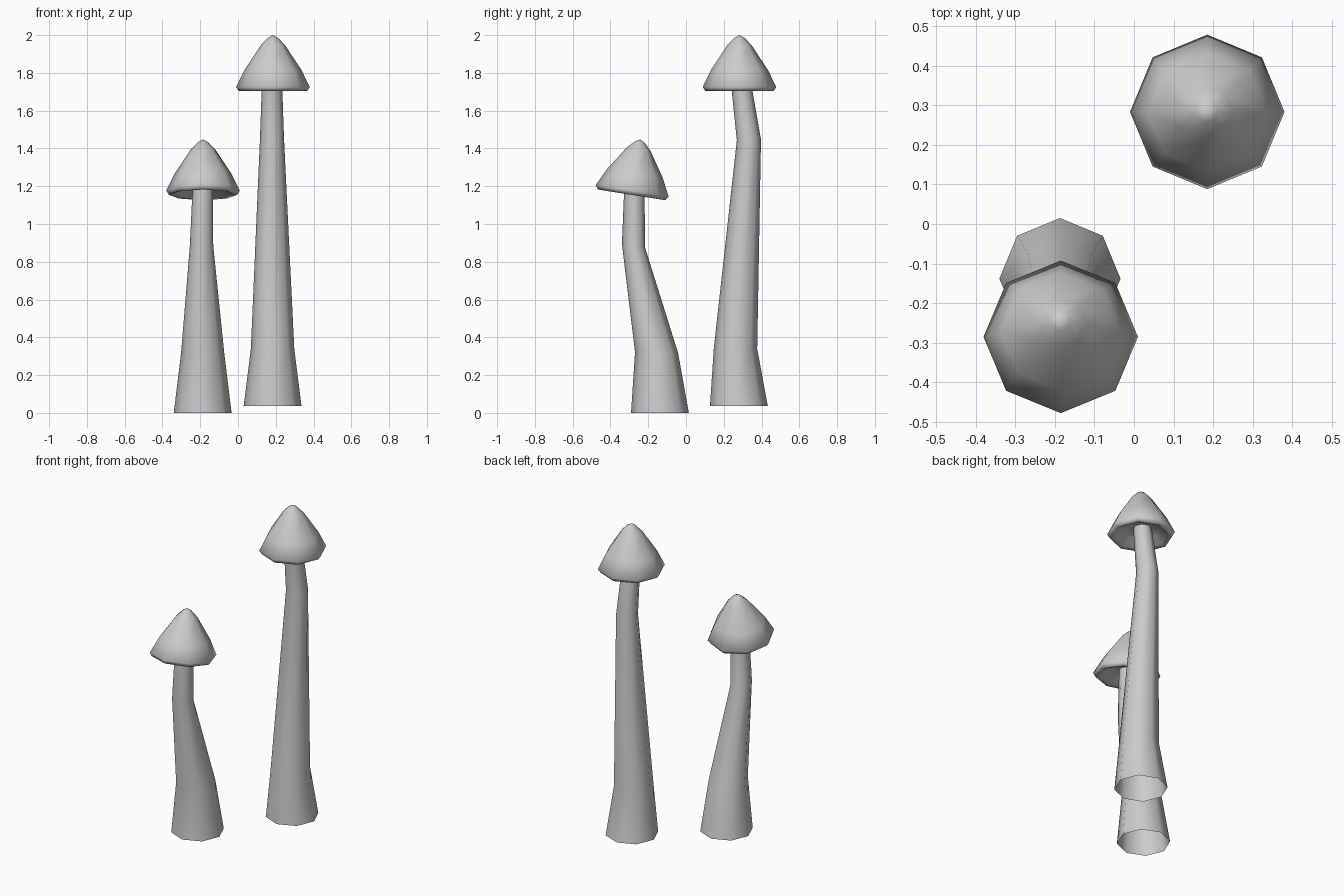
import bpy, bmesh, math
from mathutils import Vector, Matrix

if "Cube" in bpy.data.objects:
    bpy.data.objects.remove(bpy.data.objects["Cube"])

SIDES = 8
grey = bpy.data.materials.new("plain_grey")
grey.diffuse_color = (0.6, 0.6, 0.6, 1)
grey.use_nodes = True
grey.node_tree.nodes["Principled BSDF"].inputs["Base Color"].default_value = grey.diffuse_color


def loft(name, rings, tip=False, close_end=False):
    """Skin octagonal rings given as (x, y, z, radius, tilt in degrees about x)."""
    bm = bmesh.new()
    loops = []
    for x, y, z, r, tilt in rings:
        rot = Matrix.Rotation(math.radians(tilt), 3, 'X')
        loops.append([bm.verts.new(Vector((x, y, z)) + rot @ Vector(
            (r * math.cos(i * math.tau / SIDES), r * math.sin(i * math.tau / SIDES), 0)))
            for i in range(SIDES)])
    for a, b in zip(loops, loops[1:]):
        for i in range(SIDES):
            j = (i + 1) % SIDES
            bm.faces.new((a[i], a[j], b[j], b[i]))
    if tip:
        top = bm.verts.new(tip)
        for i in range(SIDES):
            bm.faces.new((loops[-1][i], loops[-1][(i + 1) % SIDES], top))
    if close_end:
        bm.faces.new(loops[0][::-1])
    me = bpy.data.meshes.new(name)
    bm.to_mesh(me)
    bm.free()
    me.materials.append(grey)
    me.shade_smooth()
    ob = bpy.data.objects.new(name, me)
    bpy.context.collection.objects.link(ob)
    return ob


# Cap profile (radius, height above the rim), from hollow underside to crown
CAP = [(0.05, 0.035), (0.11, 0.025), (0.155, -0.015), (0.18, -0.022),
       (0.195, 0.0), (0.15, 0.092), (0.064, 0.222), (0.025, 0.262)]


def cap(name, loc, tilt):
    ob = loft(name, [(0, 0, z, r, 0) for r, z in CAP], tip=(0, 0, 0.275), close_end=True)
    ob.location = loc
    ob.rotation_euler.x = math.radians(tilt)


# Tall mushroom: bent tapering stem, open at the foot, with a level cap
loft("tall_stem", [(0.183, 0.28, 0.037, 0.153, 0), (0.183, 0.262, 0.34, 0.115, 0),
                   (0.18, 0.333, 1.445, 0.064, 2), (0.18, 0.290, 1.755, 0.053, 0)])
cap("tall_cap", (0.185, 0.283, 1.725), 0)

# Short mushroom: stem leaning forward, with a cap tipped backward
loft("short_stem", [(-0.187, -0.138, 0, 0.153, 0), (-0.187, -0.156, 0.32, 0.114, -1),
                    (-0.193, -0.278, 0.885, 0.062, -9), (-0.186, -0.273, 1.20, 0.054, -9)])
cap("short_cap", (-0.185, -0.285, 1.176), -9)
